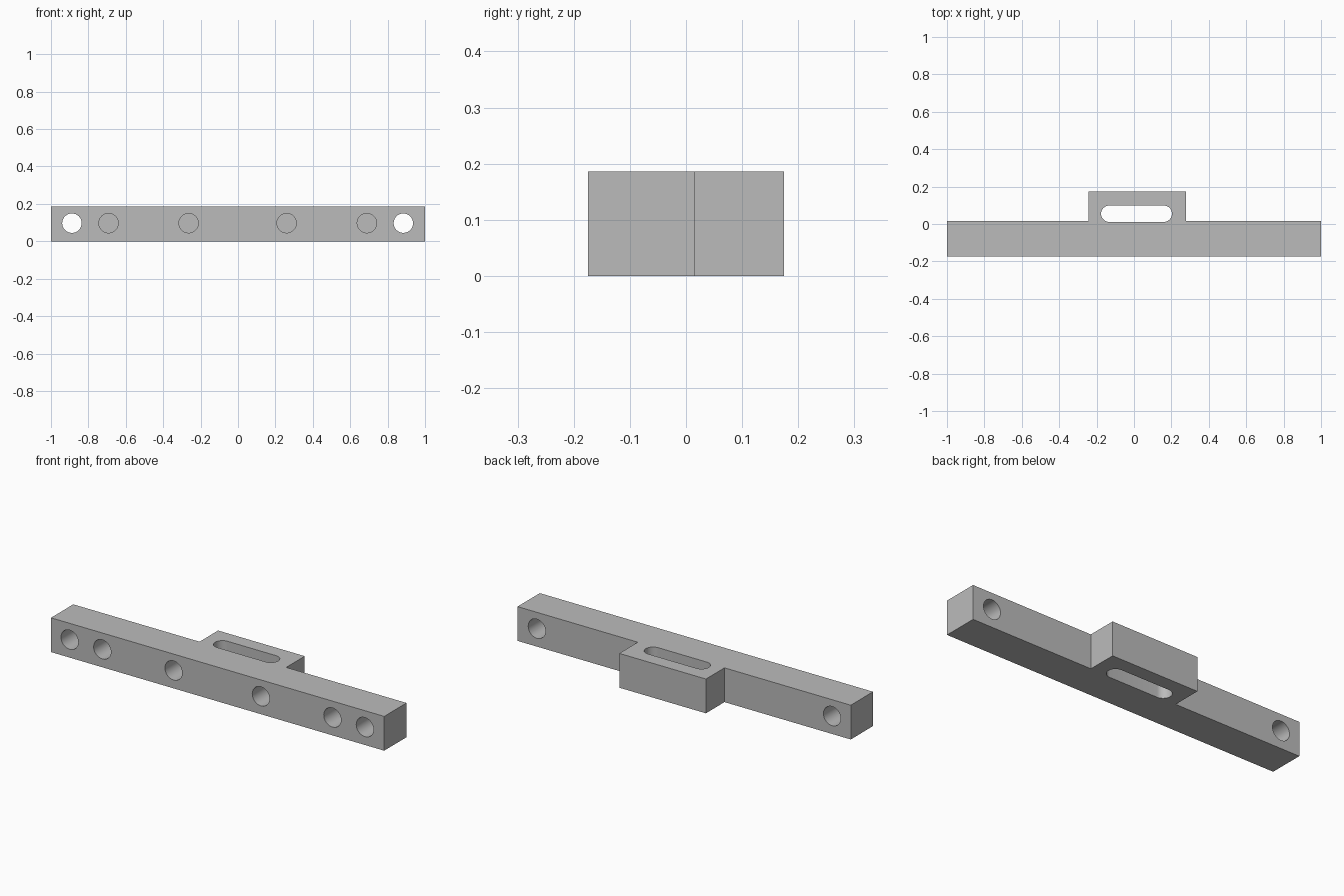
import bpy
import bmesh
import math

old = bpy.data.objects.get("Cube")
if old:
    bpy.data.objects.remove(old, do_unlink=True)

HEIGHT = 0.186
FRONT, SHOULDER, BACK = -0.175, 0.016, 0.175

grey = bpy.data.materials.new("plain grey")
grey.use_nodes = True
colour = (0.5, 0.5, 0.5, 1)
grey.diffuse_color = colour
grey.node_tree.nodes["Principled BSDF"].inputs["Base Color"].default_value = colour


def prism(name, outline, bottom, top):
    """Extrude an outline in the xy plane from bottom to top."""
    bm = bmesh.new()
    base = bm.faces.new([bm.verts.new((x, y, bottom)) for x, y in outline])
    grown = bmesh.ops.extrude_face_region(bm, geom=[base])["geom"]
    verts = [v for v in grown if isinstance(v, bmesh.types.BMVert)]
    bmesh.ops.translate(bm, verts=verts, vec=(0, 0, top - bottom))
    bmesh.ops.recalc_face_normals(bm, faces=bm.faces)
    mesh = bpy.data.meshes.new(name)
    bm.to_mesh(mesh)
    bm.free()
    mesh.materials.append(grey)
    obj = bpy.data.objects.new(name, mesh)
    bpy.context.collection.objects.link(obj)
    return obj


def stadium(left, right, y, radius, steps=16):
    """Rounded slot outline; equal ends give a circle."""
    points = []
    for cx, start in ((right, -math.pi / 2), (left, math.pi / 2)):
        for i in range(steps + (left != right)):
            a = start + math.pi * i / steps
            points.append((cx + radius * math.cos(a), y + radius * math.sin(a)))
    return points


# Bar with its offset rear tab
bar = prism("mounting_bar", [
    (-1, FRONT), (1, FRONT), (1, SHOULDER), (0.278, SHOULDER),
    (0.278, BACK), (-0.242, BACK), (-0.242, SHOULDER), (-1, SHOULDER),
], 0, HEIGHT)

# Slot through the tab
cutters = [prism("slot_cutter", stadium(-0.132, 0.159, 0.055, 0.044), -0.1, 0.3)]

# End holes run right through; the inner four are blind
through, blind = 0.3, 0.15
for x, depth in ((-0.888, through), (-0.692, blind), (-0.264, blind),
                 (0.26, blind), (0.689, blind), (0.884, through)):
    hole = prism("hole_cutter", stadium(0, 0, 0, 0.052), -depth, 0.1)
    hole.rotation_euler.x = math.pi / 2
    hole.location = (x, FRONT, 0.097)
    cutters.append(hole)

for cutter in cutters:
    cutter.hide_render = True
    cutter.hide_set(True)
    cut = bar.modifiers.new(cutter.name, "BOOLEAN")
    cut.operation = "DIFFERENCE"
    cut.solver = "EXACT"
    cut.object = cutter

# Bake the cuts, drop the cutters, then smooth the hole walls
bpy.context.view_layer.update()
graph = bpy.context.evaluated_depsgraph_get()
cut_mesh = bpy.data.meshes.new_from_object(bar.evaluated_get(graph))
bar.modifiers.clear()
bar.data = cut_mesh
for cutter in cutters:
    bpy.data.objects.remove(cutter, do_unlink=True)

bpy.ops.object.select_all(action="DESELECT")
bar.select_set(True)
bpy.context.view_layer.objects.active = bar
bpy.ops.object.shade_smooth_by_angle(angle=math.radians(30))
